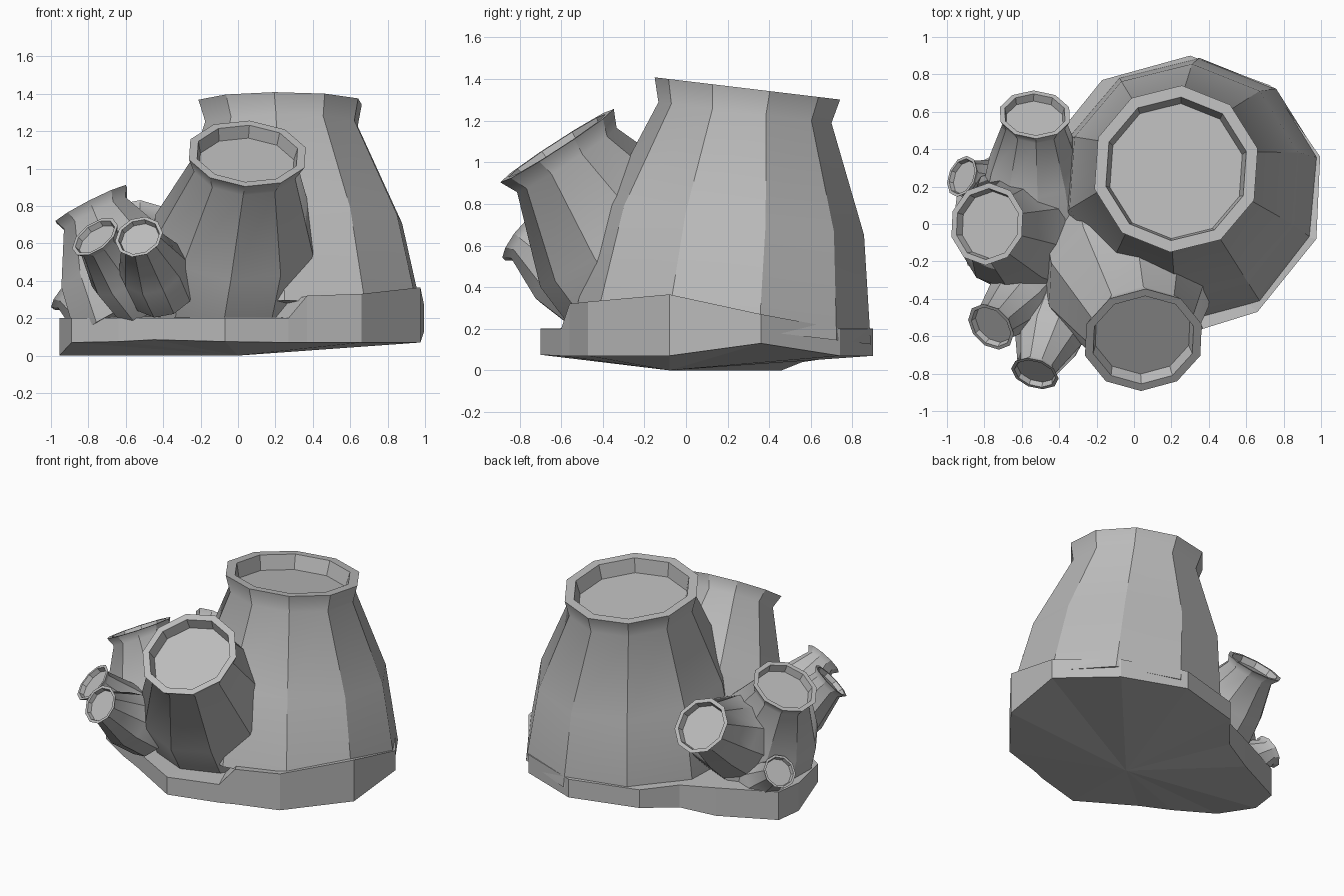
import bpy, bmesh, math
from mathutils import Vector

if "Cube" in bpy.data.objects:
    bpy.data.objects.remove(bpy.data.objects["Cube"], do_unlink=True)

SIDES = 10
GREY = (0.5, 0.5, 0.5, 1)
stone = bpy.data.materials.new("stone_grey")
stone.use_nodes = True
stone.diffuse_color = GREY
bsdf = stone.node_tree.nodes["Principled BSDF"]
bsdf.inputs["Base Color"].default_value = GREY
bsdf.inputs["Roughness"].default_value = 0.8


def finish(bm, name):
    bmesh.ops.recalc_face_normals(bm, faces=bm.faces[:])
    mesh = bpy.data.meshes.new(name)
    bm.to_mesh(mesh)
    bm.free()
    mesh.materials.append(stone)
    obj = bpy.data.objects.new(name, mesh)
    bpy.context.collection.objects.link(obj)


def bridge(bm, lower, upper):
    n = len(lower)
    for i in range(n):
        j = (i + 1) % n
        bm.faces.new((lower[i], lower[j], upper[j], upper[i]))


def shell(name, base, rim, normal, base_r, bulge_r, neck_r, lip_r, phase=90):
    """Tapered ten-sided cup with a flared lip and a shallow recessed floor."""
    base, rim, normal = Vector(base), Vector(rim), Vector(normal).normalized()
    side = Vector((0, 1, 0)).cross(normal).normalized()
    back = normal.cross(side)
    neck_t = 1 - 0.26 * lip_r / (rim - base).length
    rings = [
        (base, base_r),
        (base.lerp(rim, 0.45), bulge_r),
        (base.lerp(rim, neck_t), neck_r),
        (rim, lip_r),
        (rim, lip_r * 0.86),
        (rim - normal * lip_r * 0.22, lip_r * 0.81),
    ]
    bm = bmesh.new()
    loops = []
    for centre, r in rings:
        loop = []
        for i in range(SIDES):
            a = math.radians(phase) + math.tau * i / SIDES
            loop.append(bm.verts.new(centre + r * (side * math.cos(a) + back * math.sin(a))))
        loops.append(loop)
    for lower, upper in zip(loops, loops[1:]):
        bridge(bm, lower, upper)
    bm.faces.new(loops[0])
    bm.faces.new(loops[-1])
    # Panels are smooth along their length, with hard edges between them
    for face in bm.faces:
        face.smooth = True
    for edge in bm.edges:
        edge.smooth = any(set(edge.verts) <= set(loop) for loop in loops[1:3])
    finish(bm, name)


# Cluster of shells, from the largest to the smallest
shell("large_shell", (0.3, 0.18, 0.21), (0.225, 0.295, 1.355), (0, 0.12, 1), 0.715, 0.63, 0.42, 0.45, 86)
shell("front_shell", (-0.08, -0.08, 0.29), (0.05, -0.62, 1.08), (0.06, -0.545, 0.84), 0.43, 0.45, 0.285, 0.325)
shell("side_shell", (-0.55, -0.03, 0.25), (-0.785, 0, 0.81), (-0.45, 0.1, 0.88), 0.37, 0.335, 0.195, 0.222)
shell("back_shell", (-0.52, 0.1, 0.42), (-0.53, 0.585, 0.685), (0.03, 0.75, 0.66), 0.31, 0.255, 0.165, 0.195)
shell("small_shell_outer", (-0.52, -0.31, 0.29), (-0.765, -0.55, 0.635), (-0.5, -0.5, 0.68), 0.16, 0.175, 0.115, 0.142)
shell("small_shell_inner", (-0.4, -0.45, 0.35), (-0.53, -0.8, 0.635), (-0.25, -0.74, 0.55), 0.18, 0.185, 0.105, 0.132)
shell("tiny_shell", (-0.66, 0.16, 0.15), (-0.92, 0.255, 0.335), (-0.72, 0.3, 0.62), 0.16, 0.15, 0.095, 0.115)

# Uneven rock base: x, y, top height, bottom height around the rim
outline = [
    (0.995, 0.36, 0.27, 0.13), (0.975, -0.08, 0.365, 0.07), (0.66, -0.47, 0.33, 0.07),
    (0.37, -0.56, 0.32, 0.07), (0.27, -0.6, 0.2, 0.07), (-0.07, -0.7, 0.2, 0.075),
    (-0.45, -0.49, 0.2, 0.085), (-0.64, -0.38, 0.2, 0.075), (-0.89, -0.22, 0.2, 0.07),
    (-0.955, 0.09, 0.2, 0), (-0.93, 0.28, 0.2, 0), (-0.56, 0.46, 0.2, 0),
    (-0.34, 0.56, 0.2, 0.04), (-0.17, 0.77, 0.2, 0.07), (0.3, 0.9, 0.2, 0.07),
    (0.73, 0.74, 0.2, 0.07),
]
bm = bmesh.new()
top = [bm.verts.new((x, y, t)) for x, y, t, b in outline]
bottom = [bm.verts.new((x, y, b)) for x, y, t, b in outline]
bridge(bm, bottom, top)
for loop, peak in ((top, (0, 0.1, 0.22)), (bottom, (0, -0.08, 0))):
    centre = bm.verts.new(peak)
    for i, v in enumerate(loop):
        bm.faces.new((v, loop[(i + 1) % len(loop)], centre))
finish(bm, "rock_base")
